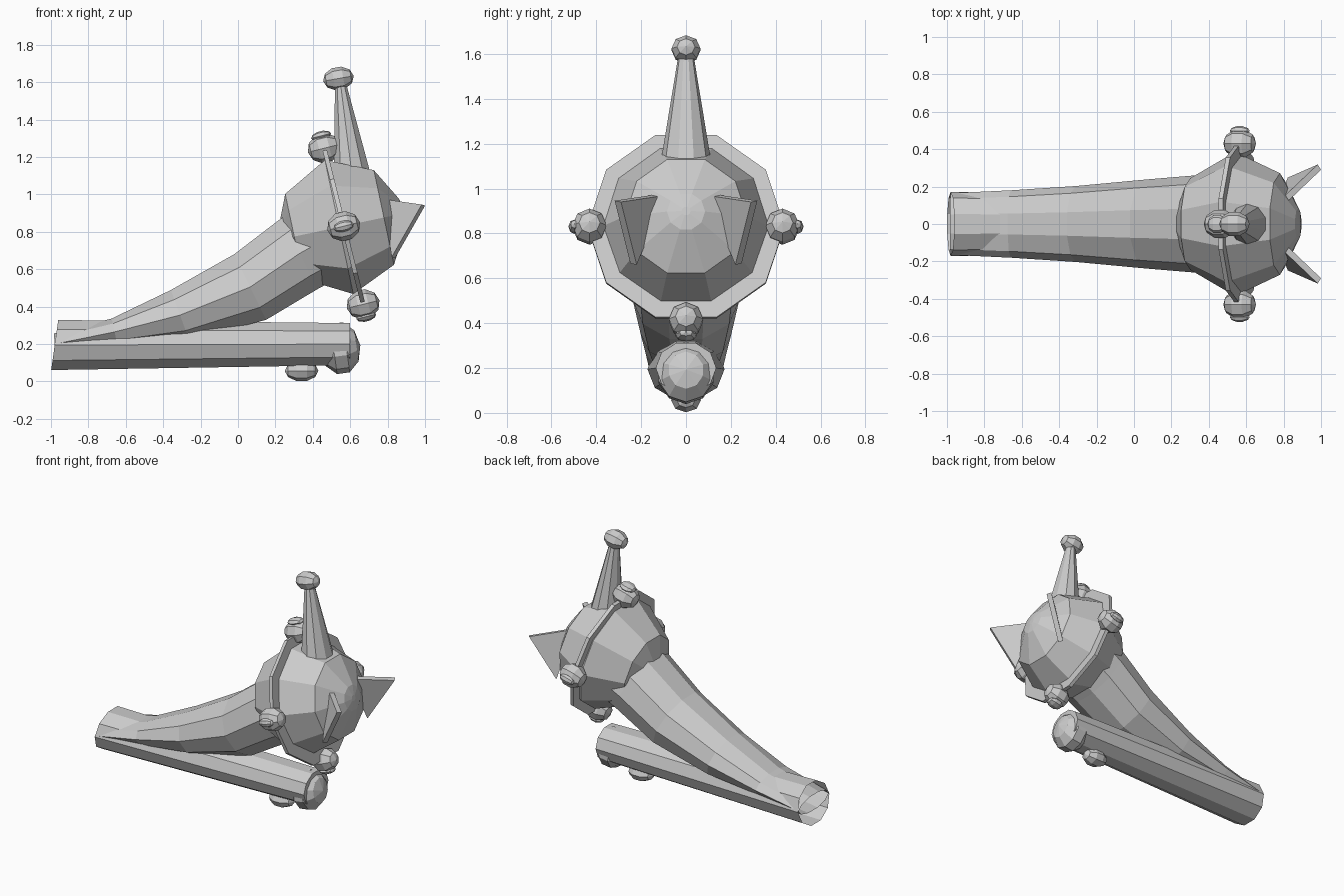
import bpy, bmesh, math
from mathutils import Vector

if "Cube" in bpy.data.objects:
    bpy.data.objects.remove(bpy.data.objects["Cube"])

grey = bpy.data.materials.new("plain grey")
grey.diffuse_color = (0.6, 0.6, 0.6, 1)
grey.use_nodes = True
grey.node_tree.nodes["Principled BSDF"].inputs["Base Color"].default_value = grey.diffuse_color


def finish(name, bm):
    bmesh.ops.recalc_face_normals(bm, faces=bm.faces)
    me = bpy.data.meshes.new(name)
    bm.to_mesh(me)
    bm.free()
    me.materials.append(grey)
    ob = bpy.data.objects.new(name, me)
    bpy.context.collection.objects.link(ob)
    return ob


def loft(name, rings, y=0, sides=10, phase=0, caps=(True, True)):
    """Skin rings given as (x, z, half width, half height, tilt in degrees)."""
    bm = bmesh.new()
    loops = []
    for x, z, ry, rz, tilt in rings:
        t = math.radians(tilt)
        loop = []
        for i in range(sides):
            a = 2 * math.pi * i / sides + phase
            u = rz * math.sin(a)
            loop.append(bm.verts.new((x - u * math.sin(t), y + ry * math.cos(a), z + u * math.cos(t))))
        loops.append(loop)
    for p, q in zip(loops, loops[1:]):
        for i in range(sides):
            j = (i + 1) % sides
            bm.faces.new((p[i], p[j], q[j], q[i]))
    for loop, cap in ((loops[0], caps[0]), (loops[-1], caps[1])):
        if cap:
            bm.faces.new(loop)
    return finish(name, bm)


def along(cx, cz, tilt, profile):
    """Rings stacked on a tilted axis from (offset, radius) pairs."""
    t = math.radians(tilt)
    return [(cx + d * math.cos(t), cz + d * math.sin(t), r, r, tilt) for d, r in profile]


def ball(name, loc, size, tilt=0, sides=8):
    bm = bmesh.new()
    bmesh.ops.create_uvsphere(bm, u_segments=sides, v_segments=5, radius=1)
    t = math.radians(tilt)
    for v in bm.verts:
        # pole runs along the tilted x axis
        a, b, c = v.co.z * size[0], v.co.x * size[1], v.co.y * size[2]
        v.co = Vector((a * math.cos(t) - c * math.sin(t), b, a * math.sin(t) + c * math.cos(t))) + Vector(loc)
    return finish(name, bm)


# Head and the thin collar disc around it
loft("head", along(0.56, 0.83, 12, [(-0.34, 0.06), (-0.265, 0.245), (-0.02, 0.385),
                                     (0.225, 0.272), (0.325, 0.085), (0.335, 0.02)]))
loft("collar_disc", along(0.565, 0.83, 14, [(-0.012, 0.44), (0.012, 0.44)]))

# Knobs on the collar, each with a small flattened nub on its outer side
for i in range(4):
    a = math.radians(90 * i)
    ca, sa = round(math.cos(a)), round(math.sin(a))
    t = math.radians(14)
    for name, r, size in (("collar_knob", 0.43, (0.09, 0.08, 0.08)),
                          ("collar_nub", 0.498, (0.055, 0.05, 0.026) if sa else (0.055, 0.026, 0.03))):
        ball(name, (0.565 - r * sa * math.sin(t), r * ca, 0.83 + r * sa * math.cos(t)), size, 14)

# Spike on top with its tip ball
loft("top_spike", [(0.615, 1.06, 0.122, 0.11, -82), (0.547, 1.6, 0.033, 0.03, -82)])
ball("spike_tip", (0.537, 1.62, 0)[0:1] + (0, 1.62), (0.083, 0.068, 0.063), 10)

# Pair of flat pointed plates on the face
for s in (1, -1):
    bm = bmesh.new()
    tri = [Vector(p) for p in ((0.79, 0.09, 0.97), (1.0, 0.29, 0.94), (0.84, 0.22, 0.66))]
    off = Vector((-0.018, 0.028, 0.006))
    lo, hi = [[bm.verts.new(((p + o).x, s * (p + o).y, (p + o).z)) for p in tri]
              for o in (Vector(), off)]
    bm.faces.new(lo)
    bm.faces.new(hi)
    for i in range(3):
        j = (i + 1) % 3
        bm.faces.new((lo[i], lo[j], hi[j], hi[i]))
    finish("face_plate", bm)

# Neck sweeping down and flattening into the base tube
loft("neck", [(0.42, 0.735, 0.265, 0.225, 26), (0.33, 0.685, 0.26, 0.225, 25),
              (0.065, 0.505, 0.238, 0.205, 26), (-0.31, 0.355, 0.203, 0.15, 20),
              (-0.66, 0.265, 0.18, 0.077, 12), (-0.98, 0.2, 0.165, 0.06, 5)], caps=(True, False))

# Base tube, open at the back
loft("base_tube", [(-0.98, 0.195, 0.172, 0.142, -8), (0.6, 0.2, 0.135, 0.118, 0)], caps=(False, True))

# Rounded stop at the front of the tube and the foot under it
ball("tube_end", (0.545, 0, 0.178), (0.11, 0.135, 0.142), 8, 10)
ball("tube_foot", (0.34, 0, 0.057), (0.09, 0.07, 0.057), 0)
